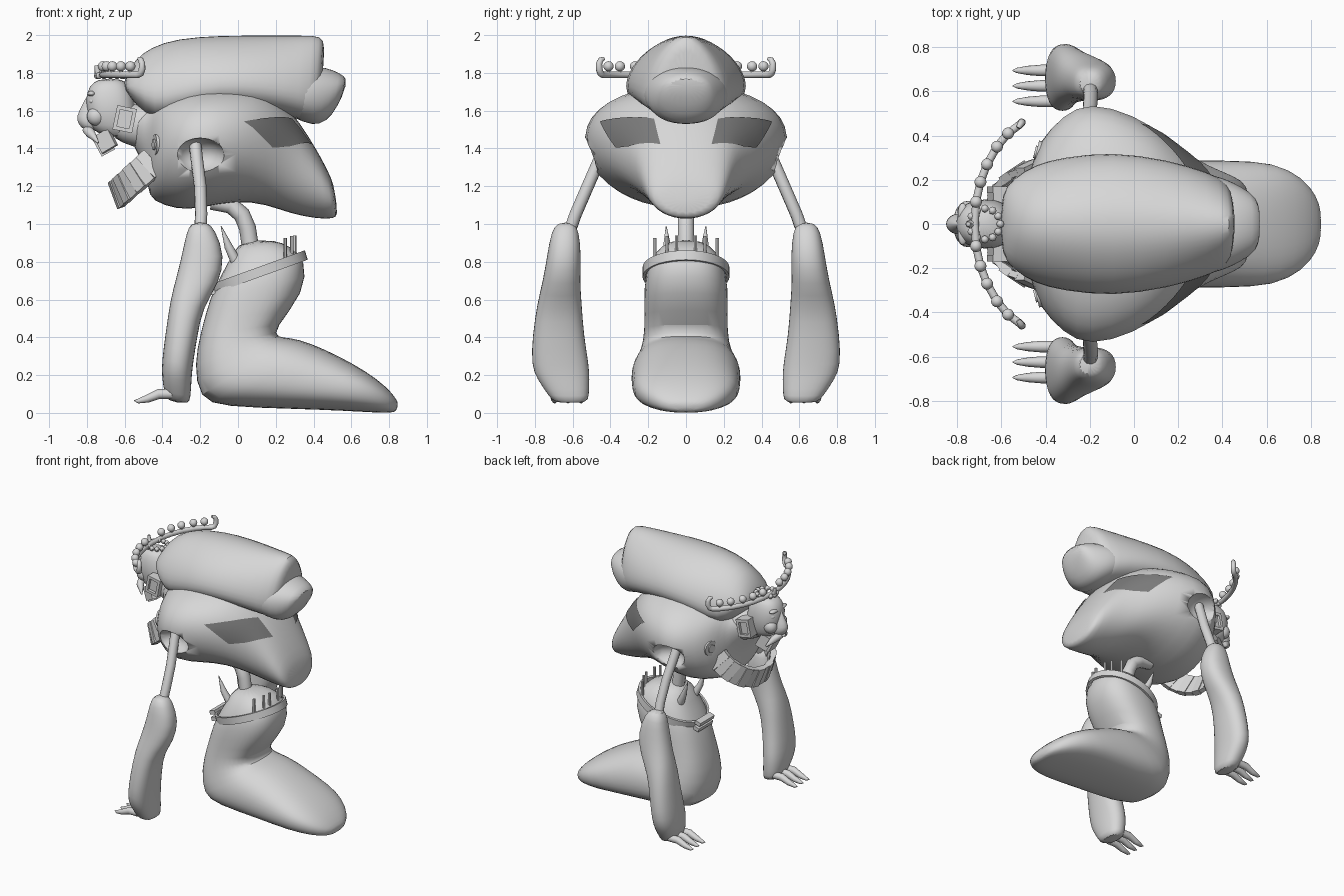
import bpy, bmesh
from math import sin, cos, pi, copysign
from mathutils import Vector, Matrix

cube = bpy.data.objects.get("Cube")
if cube:
    bpy.data.objects.remove(cube)


def material(name, v):
    m = bpy.data.materials.new(name)
    m.use_nodes = True
    m.diffuse_color = (v, v, v, 1)
    m.node_tree.nodes["Principled BSDF"].inputs["Base Color"].default_value = (v, v, v, 1)
    return m


STONE = material("stone grey", 0.68)
DARK = material("dark grey", 0.2)


def add(name, bm, mat=STONE, smooth=True, angle=0.7):
    bmesh.ops.recalc_face_normals(bm, faces=bm.faces)
    me = bpy.data.meshes.new(name)
    bm.to_mesh(me)
    bm.free()
    ob = bpy.data.objects.new(name, me)
    bpy.context.collection.objects.link(ob)
    me.materials.append(mat)
    if smooth:
        bpy.ops.object.select_all(action='DESELECT')
        ob.select_set(True)
        bpy.context.view_layer.objects.active = ob
        bpy.ops.object.shade_smooth_by_angle(angle=angle)
    return ob


def bridge(bm, loops):
    n = len(loops[0])
    for a, b in zip(loops, loops[1:]):
        for i in range(n):
            bm.faces.new((a[i], a[(i + 1) % n], b[(i + 1) % n], b[i]))
    bm.faces.new(loops[0])
    bm.faces.new(loops[-1][::-1])


def loft(name, rings, e=0.85, bias=0, n=20):
    """Rings are x0, z0, x1, z1, half width, optional y centre."""
    bm = bmesh.new()
    power = lambda t: copysign(abs(t) ** e, t)
    loops = []
    for x0, z0, x1, z1, w, *yc in rings:
        c = Vector(((x0 + x1) / 2, yc[0] if yc else 0, (z0 + z1) / 2))
        u = Vector(((x1 - x0) / 2, 0, (z1 - z0) / 2))
        loop = []
        for i in range(n):
            a = 2 * pi * i / n
            side = w * power(sin(a)) * (1 + bias * cos(a))
            loop.append(bm.verts.new(c + u * power(cos(a)) + Vector((0, side, 0))))
        loops.append(loop)
    bridge(bm, loops)
    ob = add(name, bm, angle=1.0)
    mod = ob.modifiers.new("Subdivision", 'SUBSURF')
    mod.levels = mod.render_levels = 1
    return ob


def tube(name, points, radii, sides=10):
    """Tapered tube through the points, carried along without twist."""
    bm = bmesh.new()
    pts = [Vector(p) for p in points]
    loops, last = [], Vector((0, 0, 1))
    rot = Matrix.Identity(3)
    for i, p in enumerate(pts):
        d = (pts[min(i + 1, len(pts) - 1)] - pts[max(i - 1, 0)]).normalized()
        rot = last.rotation_difference(d).to_matrix() @ rot
        last = d
        r = radii[min(i, len(radii) - 1)]
        loops.append([bm.verts.new(p + rot @ Vector((r * cos(2 * pi * k / sides), r * sin(2 * pi * k / sides), 0)))
                      for k in range(sides)])
    bridge(bm, loops)
    return add(name, bm, angle=0.9)


def box(name, loc, size, rot=Matrix()):
    bm = bmesh.new()
    bmesh.ops.create_cube(bm, size=1, matrix=Matrix.Translation(loc) @ rot @ Matrix.Diagonal((*size, 1)))
    return add(name, bm, smooth=False)


def ball(name, loc, size):
    bm = bmesh.new()
    bmesh.ops.create_uvsphere(bm, u_segments=16, v_segments=10, radius=1,
                              matrix=Matrix.Translation(loc) @ Matrix.Diagonal((*size, 1)))
    return add(name, bm, angle=1.2)


# Hump: main roll, narrow on top, with a lower lobe behind
loft("back_hump", [
    (-.61, 1.72, -.60, 1.77, .13), (-.54, 1.63, -.55, 1.87, .2), (-.44, 1.52, -.46, 1.94, .26),
    (-.32, 1.55, -.32, 1.985, .29), (-.1, 1.61, -.1, 2.0, .315), (.15, 1.59, .15, 2.0, .28),
    (.33, 1.55, .35, 2.0, .225), (.41, 1.53, .44, 2.0, .185), (.43, 1.56, .465, 1.95, .13)], bias=-.35, e=.9)
loft("hump_lower_lobe", [
    (.2, 1.6, .22, 1.84, .25), (.36, 1.53, .38, 1.84, .225), (.43, 1.52, .47, 1.83, .19),
    (.5, 1.57, .54, 1.8, .15), (.56, 1.69, .58, 1.77, .1)], e=.9)

# Torso with a socket cut for each arm
torso = loft("torso", [
    (-.57, 1.42, -.57, 1.6, .12), (-.5, 1.34, -.48, 1.62, .17), (-.475, 1.18, -.445, 1.64, .27),
    (-.46, 1.12, -.4, 1.67, .38), (-.32, 1.07, -.32, 1.7, .5), (-.2, 1.08, -.2, 1.74, .56),
    (0, 1.12, 0, 1.74, .5), (.15, 1.1, .15, 1.72, .4), (.28, 1.05, .27, 1.62, .295),
    (.42, 1.025, .38, 1.46, .24), (.51, 1.025, .48, 1.28, .2), (.53, 1.05, .51, 1.2, .15)], e=.92, bias=.1)
for s in (1, -1):
    cutter = ball("socket_cutter", (-.2, s * .53, 1.36), (.135, .13, .095))
    cutter.hide_render = True
    cutter.hide_set(True)
    mod = torso.modifiers.new("Socket", 'BOOLEAN')
    mod.object = cutter
    mod.operation = 'DIFFERENCE'

# Dark diamond patches laid on the torso
for s in (1, -1):
    a, b, c, d = [Vector((x, s * y, z)) for x, y, z in
                  ((.04, .47, 1.55), (.29, .17, 1.56), (.37, .13, 1.41), (.18, .37, 1.405))]
    bm = bmesh.new()
    k = 8
    grid = [[bm.verts.new(a.lerp(b, i / k).lerp(d.lerp(c, i / k), j / k)) for j in range(k + 1)]
            for i in range(k + 1)]
    for i in range(k):
        for j in range(k):
            bm.faces.new((grid[i][j], grid[i + 1][j], grid[i + 1][j + 1], grid[i][j + 1]))
    patch = add("diamond_patch", bm, DARK)
    wrap = patch.modifiers.new("Wrap", 'SHRINKWRAP')
    wrap.target = torso
    wrap.wrap_mode = 'ABOVE_SURFACE'
    wrap.offset = .006

# Kneeling lower body, from the waist around the knee to the feet
loft("kneeling_leg", [
    (.0, .91, .18, .92, .09), (-.05, .8, .29, .88, .17), (-.13, .66, .36, .81, .22),
    (-.17, .54, .36, .64, .225), (-.2, .42, .19, .44, .22), (-.235, .26, .21, .4, .24),
    (-.21, .07, .28, .4, .275), (-.08, .03, .38, .375, .295), (.3, .02, .55, .295, .29),
    (.57, .01, .68, .22, .285), (.74, .0, .78, .145, .215), (.815, .0, .835, .08, .13),
    (.84, .01, .85, .05, .06)], e=.8)
tube("spine", [(-.14, 0, 1.12), (-.04, 0, 1.1), (.02, 0, 1.05), (.05, 0, .98), (.07, 0, .85)], [.045])

# Tilted waist band, buckle and spikes
band = [(cos(2 * pi * i / 40), sin(2 * pi * i / 40)) for i in range(40)]
bm = bmesh.new()
rows = []
for r, h in ((1, -.025), (1.07, -.025), (1.07, .025), (1, .025)):
    rows.append([bm.verts.new((.11 + .235 * r * c - .3 * h, .215 * r * q, .745 + .085 * r * c + h))
                 for c, q in band])
for k in range(4):
    for i in range(40):
        m, j = (k + 1) % 4, (i + 1) % 40
        bm.faces.new((rows[k][i], rows[k][j], rows[m][j], rows[m][i]))
add("waist_band", bm)
for h in (-.022, .022):
    box("buckle_bar", (-.15 - .3 * h, 0, .66 + h), (.045, .17, .028), Matrix.Rotation(-.3, 4, 'Y'))
for s in (1, -1):
    tube("front_spike", [(.0, s * .08, .78), (-.05, s * .1, .88), (-.09, s * .105, .99)], [.03, .022, .002])
    for x, y in ((.3, .05), (.285, .1), (.25, .165)):
        tube("waist_post", [(x, s * y, .8), (x, s * y, .94 - (.3 - x) * .3)], [.01], 6)

# Arms, hands and claws
for s in (1, -1):
    tube("upper_arm", [(-.23, s * .41, 1.45), (-.22, s * .45, 1.36), (-.2, s * .52, 1.2),
                       (-.195, s * .585, 1.05), (-.2, s * .62, .95)], [.033])
    loft("forearm", [
        (-.25, 1.01, -.16, 1.01, .045, s * .635), (-.275, .95, -.12, .97, .075, s * .64),
        (-.30, .83, -.065, .83, .092, s * .645), (-.33, .71, -.1, .68, .1, s * .66),
        (-.36, .6, -.185, .56, .12, s * .67), (-.385, .42, -.215, .4, .138, s * .677),
        (-.405, .27, -.24, .24, .156, s * .667), (-.405, .19, -.245, .17, .142, s * .65),
        (-.39, .1, -.25, .08, .108, s * .62), (-.37, .06, -.26, .045, .09, s * .61)], n=16)
    for y in (.555, .625, .695):
        tube("claw", [(-.35, s * y, .1), (-.42, s * y, .1), (-.48, s * y, .075), (-.53, s * y, .062), (-.55, s * y, .065)],
             [.026, .026, .021, .012, .002], 12)

# Head, face and jaw
loft("head", [
    (-.74, 1.77, -.62, 1.77, .06), (-.79, 1.73, -.58, 1.74, .09), (-.81, 1.66, -.55, 1.68, .11),
    (-.80, 1.59, -.54, 1.6, .115), (-.79, 1.52, -.53, 1.52, .1), (-.74, 1.47, -.52, 1.44, .075)])
loft("nose", [(-.8, 1.69, -.74, 1.69, .015), (-.825, 1.63, -.74, 1.63, .03), (-.86, 1.57, -.74, 1.56, .05),
              (-.85, 1.53, -.74, 1.52, .05), (-.81, 1.49, -.74, 1.49, .03)], n=12, e=1.1)
loft("neck", [(-.68, 1.45, -.68, 1.6, .08), (-.55, 1.41, -.55, 1.64, .13), (-.4, 1.35, -.4, 1.66, .2)])
tilt = Matrix.Rotation(-.5, 4, 'Y')
box("chin", (-.71, 0, 1.42), (.08, .09, .1), tilt)
for s in (1, -1):
    ball("brow", (-.775, s * .05, 1.69), (.022, .045, .015))
    ball("eye", (-.77, s * .05, 1.65), (.02, .03, .018))
    ball("cheek", (-.75, s * .06, 1.57), (.05, .045, .05))
    tube("moustache", [(-.8, s * .01, 1.5), (-.78, s * .06, 1.48), (-.74, s * .1, 1.43)], [.025, .026, .005])
    box("jaw_plate", (-.7, s * .06, 1.44), (.09, .035, .1), Matrix.Rotation(s * .4, 4, 'Z') @ tilt)
    # Hollow square ear block
    lean = Matrix.Rotation(.2, 4, 'Y')
    box("ear_block", (-.6, s * .105, 1.555), (.1, .09, .13), lean)
    for k in (-1, 1):
        box("ear_frame_side", Vector((-.6, s * .155, 1.555)) + lean @ Vector((.043 * k, 0, 0)), (.02, .03, .13), lean)
        box("ear_frame_end", Vector((-.6, s * .155, 1.555)) + lean @ Vector((0, 0, .055 * k)), (.1, .03, .02), lean)
    # Round boss on the chest
    tube("chest_boss", [(-.38, s * .31, 1.42), (-.442, s * .325, 1.42)], [.055], 16)
    tube("chest_boss_centre", [(-.38, s * .31, 1.42), (-.45, s * .327, 1.42)], [.03], 12)

# Beaded headdress with upturned tips
for s in (1, -1):
    arc = [(-.72, 0), (-.715, .1), (-.695, .19), (-.665, .27), (-.62, .35), (-.57, .41), (-.53, .44)]
    bar = [(x, s * y, 1.79) for x, y in arc]
    tube("headdress_bar", bar + [(-.515, s * .452, 1.797), (-.508, s * .46, 1.82), (-.508, s * .46, 1.85),
                                 (-.515, s * .45, 1.87), (-.525, s * .435, 1.875)],
         [.018] * 9 + [.017, .015, .01])
    for x, y in arc[1:-1]:
        tube("bead_stem", [(x, s * y, 1.79), (x, s * y, 1.83)], [.01], 6)
        ball("bead", (x, s * y, 1.835), (.027, .027, .027))
bm = bmesh.new()
for i in range(12):
    a = 2 * pi * i / 12
    bmesh.ops.create_uvsphere(bm, u_segments=8, v_segments=6, radius=.018,
                              matrix=Matrix.Translation((-.675 + .07 * cos(a), .07 * sin(a), 1.785)))
add("crown_ring", bm)
tube("crown_front_curl", [(-.72, 0, 1.79), (-.745, 0, 1.8), (-.75, 0, 1.84)], [.016, .016, .01])

# Ribbed gorget hanging in front of the neck
count = 15
for i in range(count):
    a = pi * (i / (count - 1) - .5)
    t = cos(a)
    top = Vector((-.5 - .17 * t, .235 * sin(a), 1.38 - .155 * t))
    low = Vector((-.43 - .19 * t, .28 * sin(a), 1.25 - .165 * t))
    up = (top - low).normalized()
    along = Vector((.17 * sin(a), .25 * cos(a), .16 * sin(a))).normalized()
    out = along.cross(up).normalized()
    rot = Matrix((along, out, along.cross(out))).transposed().to_4x4()
    box("gorget_rib", (top + low) / 2, (.06, .03 if i % 2 else .042, (top - low).length), rot)
